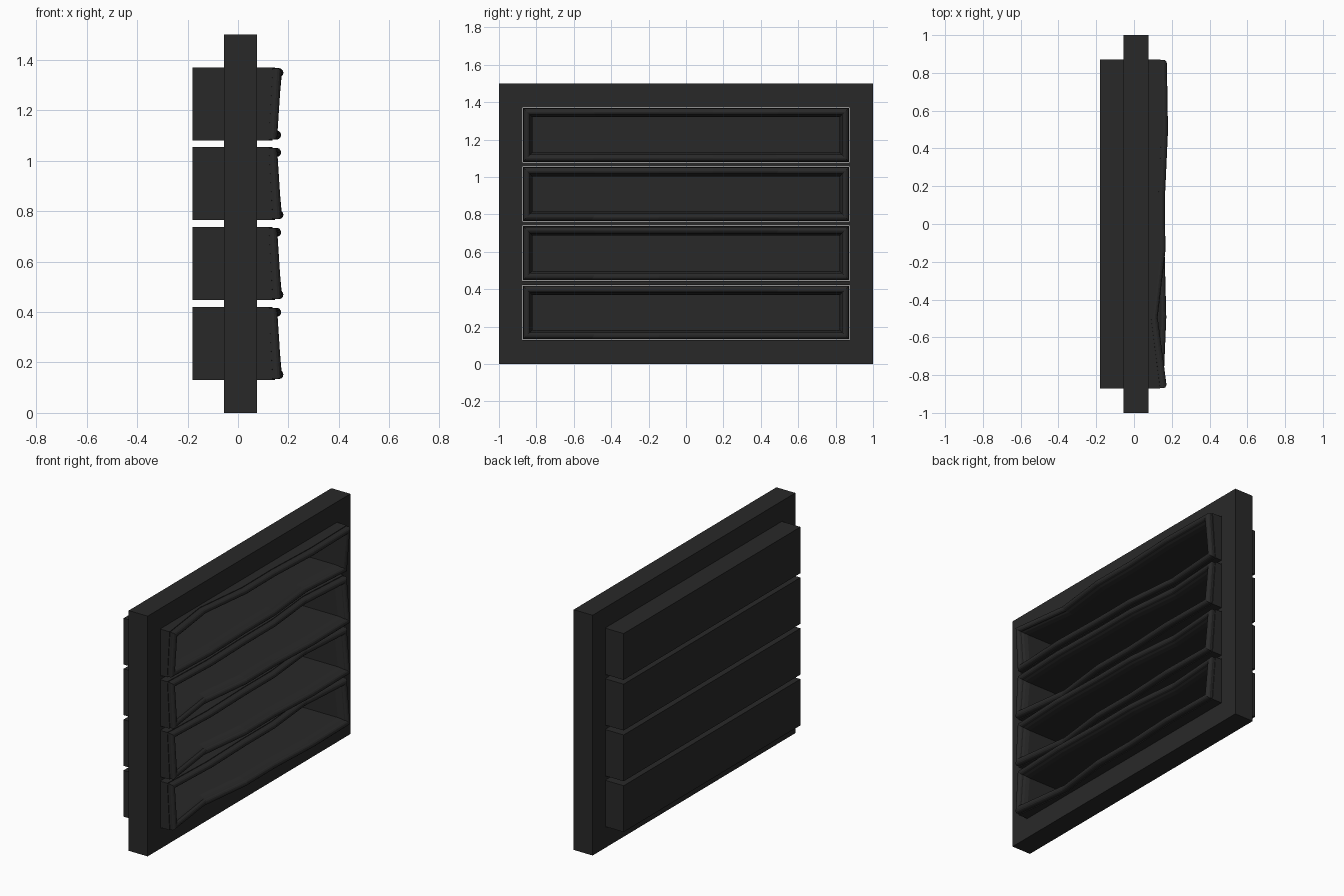
import bpy, bmesh, math

if "Cube" in bpy.data.objects:
    bpy.data.objects.remove(bpy.data.objects["Cube"])

mat = bpy.data.materials.new("charcoal black")
mat.diffuse_color = (0.022, 0.022, 0.022, 1)
mat.use_nodes = True
mat.node_tree.nodes["Principled BSDF"].inputs["Base Color"].default_value = mat.diffuse_color


def finish(bm, name):
    bmesh.ops.recalc_face_normals(bm, faces=bm.faces)
    me = bpy.data.meshes.new(name)
    bm.to_mesh(me)
    bm.free()
    me.materials.append(mat)
    ob = bpy.data.objects.new(name, me)
    bpy.context.collection.objects.link(ob)
    return ob


def box(name, x0, x1, y0, y1, z0, z1):
    bm = bmesh.new()
    bmesh.ops.create_cube(bm, size=1)
    for v in bm.verts:
        v.co = ((x0 + x1) / 2 + v.co.x * (x1 - x0),
                (y0 + y1) / 2 + v.co.y * (y1 - y0),
                (z0 + z1) / 2 + v.co.z * (z1 - z0))
    return finish(bm, name)


HALF, TALL, GAP = 0.872, 0.289, 0.003
BASES = [0.131, 0.448, 0.765, 1.081]

# Panel: two stiles plus rails, leaving a thin gap round every tray
side = HALF + GAP
box("panel_stile_left", -0.055, 0.076, -1, -side, 0, 1.5)
box("panel_stile_right", -0.055, 0.076, side, 1, 0, 1.5)
lows = [0] + [b + TALL + GAP for b in BASES]
highs = [b - GAP for b in BASES] + [1.5]
for i, (lo, hi) in enumerate(zip(lows, highs)):
    box(f"panel_rail_{i}", -0.055, 0.076, -side, side, lo, hi)

# Wavy lip depth along the two long edges
STEPS = [-1, -0.58, -0.17, 0.17, 0.58, 1]
LOW = [0.172, 0.125, 0.166, 0.164, 0.180, 0.174]
HIGH = [0.156, 0.171, 0.162, 0.162, 0.128, 0.152]


def ring(inset, depth, wavy):
    """Closed rectangular loop of points, following the wave if asked."""
    pts = []
    for edge, zs in ((LOW, -1), (HIGH, 1)):
        order = range(len(STEPS)) if zs < 0 else reversed(range(len(STEPS)))
        for i in order:
            x = edge[i] + depth if wavy else depth
            pts.append((x, STEPS[i] * (HALF - inset), zs * (TALL / 2 - inset)))
    return pts


# Tray: outer wall, rounded bead on the lip, straight inner wall, floor
profile = [(0, -0.18, False), (0, -0.034, True), (0.004, -0.034, True)]
for k in range(9):
    a = math.radians(200 - k * 220 / 8)
    profile.append((0.021 + 0.018 * math.cos(a), -0.018 + 0.018 * math.sin(a), True))
profile += [(0.044, -0.036, True), (0.05, -0.06, True), (0.05, -0.172, False)]


def tray(name, base, flip):
    bm = bmesh.new()
    s = -1 if flip else 1
    loops = [[bm.verts.new((x, y, base + TALL / 2 + s * z)) for x, y, z in ring(*p)]
             for p in profile]
    n = len(loops[0])
    for a, b in zip(loops, loops[1:]):
        for i in range(n):
            j = (i + 1) % n
            bm.faces.new((a[i], a[j], b[j], b[i]))
    bm.faces.new(loops[0])
    bm.faces.new(loops[-1])
    return finish(bm, name)


# The top tray is mirrored top to bottom
for i, base in enumerate(BASES):
    tray(f"tray_{i}", base, i == 3)
